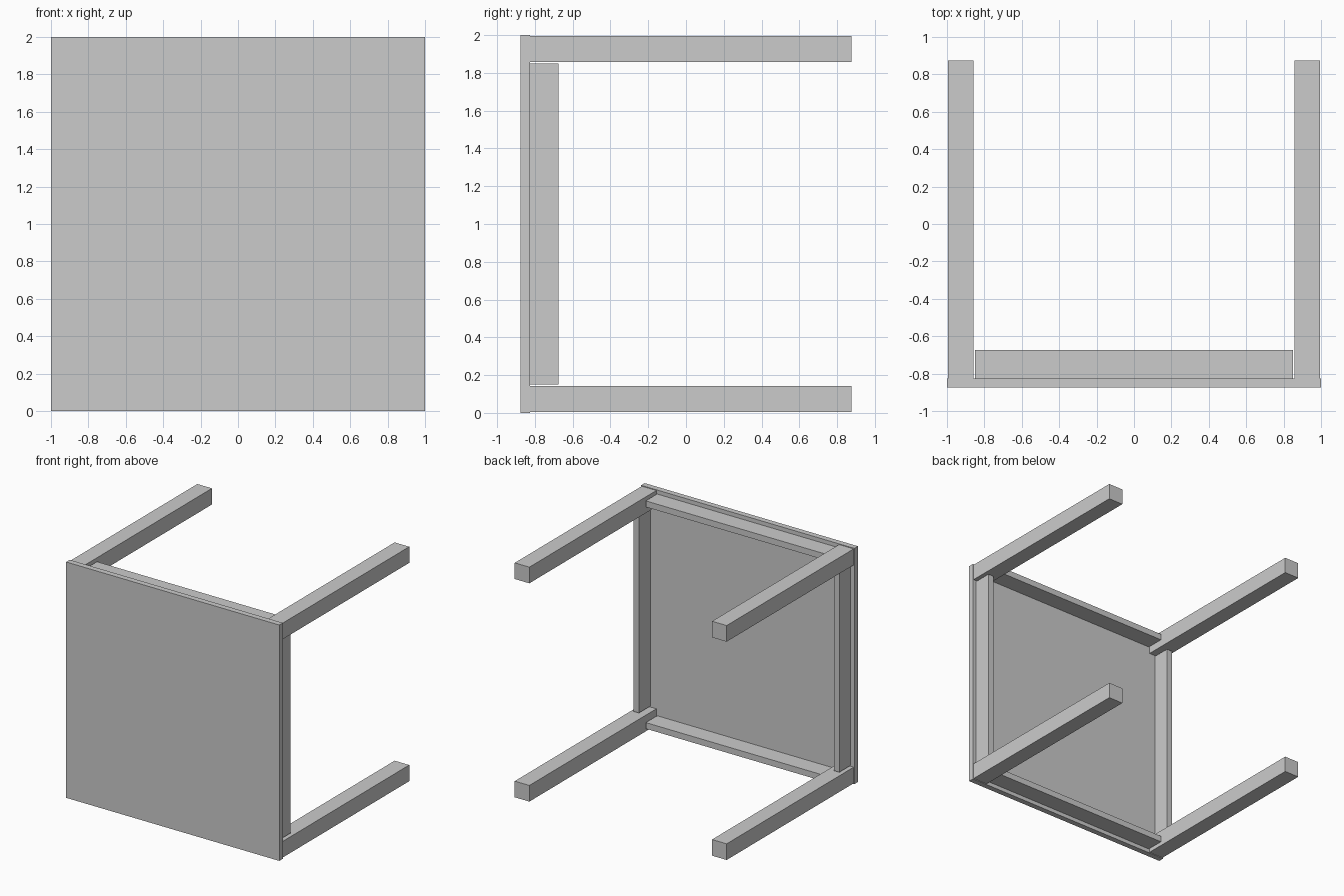
import bpy

if "Cube" in bpy.data.objects:
    bpy.data.objects.remove(bpy.data.objects["Cube"])


def box(name, x, y, z):
    """Axis-aligned box from (min, max) ranges."""
    bpy.ops.mesh.primitive_cube_add(
        size=1, location=[(a + b) / 2 for a, b in (x, y, z)])
    ob = bpy.context.object
    ob.name = name
    ob.scale = [b - a for a, b in (x, y, z)]
    bpy.ops.object.transform_apply(location=False, rotation=False, scale=True)


def span(sign, inner, outer, centre=0.0):
    return tuple(sorted((centre + sign * inner, centre + sign * outer)))


FRONT, UNDER, APRON, END = -0.875, -0.827, -0.675, 0.875
LEG_IN, LEG_OUT = 0.857, 0.994
RAIL_IN, RAIL_OUT, RAIL_LEN = 0.914, 0.966, 0.85

# Table top, standing on its edge
box("table_top", (-1, 1), (FRONT, UNDER), (0, 2))

# Legs pointing backwards
for sx, side in ((-1, "left"), (1, "right")):
    for sz, level in ((-1, "lower"), (1, "upper")):
        box(f"{level}_{side}_leg", span(sx, LEG_IN, LEG_OUT), (UNDER, END),
            span(sz, LEG_IN, LEG_OUT, 1))

# Apron rails between the legs
for s, side, level in ((-1, "left", "lower"), (1, "right", "upper")):
    box(f"{side}_apron", span(s, RAIL_IN, RAIL_OUT), (UNDER, APRON),
        (1 - RAIL_LEN, 1 + RAIL_LEN))
    box(f"{level}_apron", (-RAIL_LEN, RAIL_LEN), (UNDER, APRON),
        span(s, RAIL_IN, RAIL_OUT, 1))
